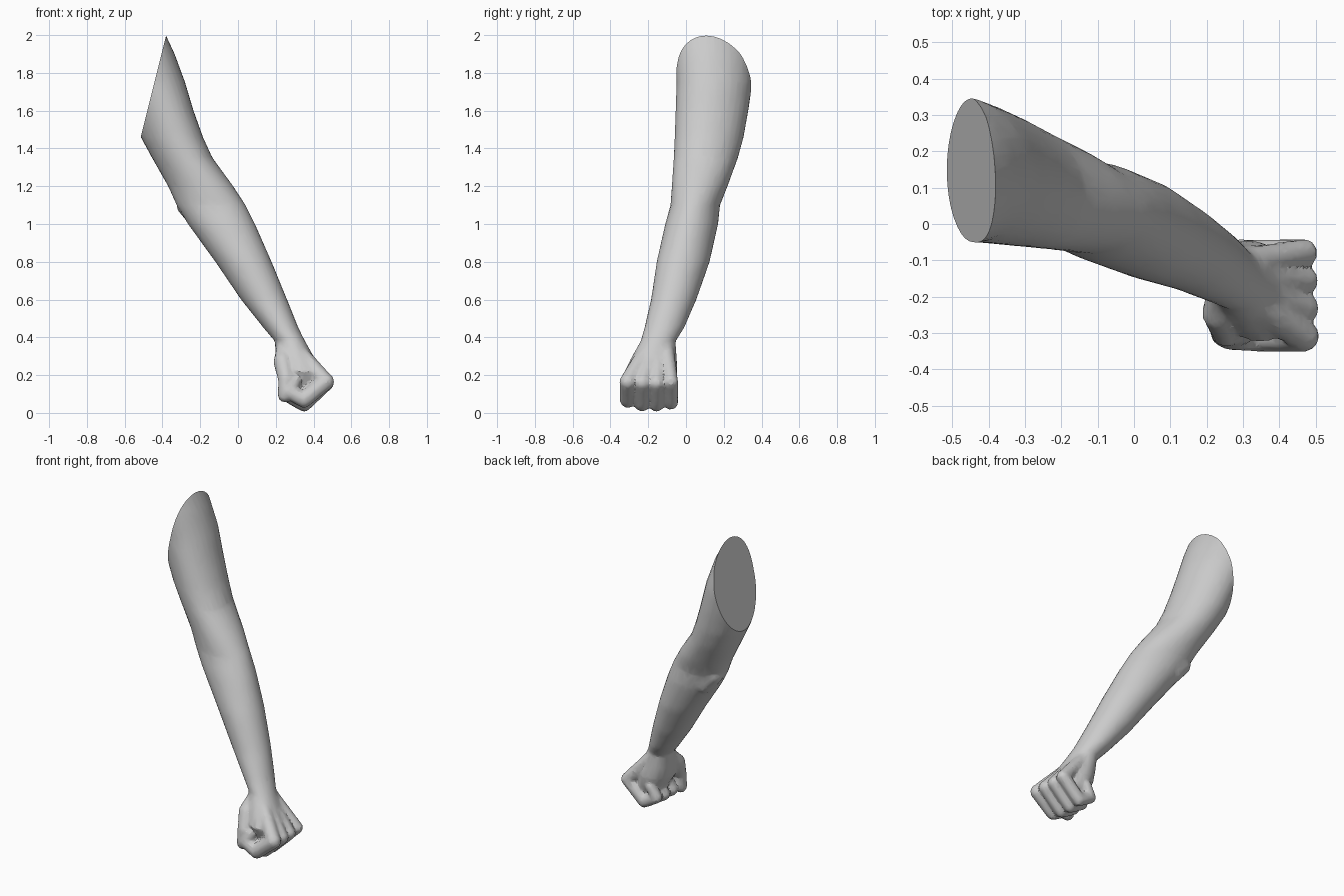
import bpy, bmesh, math
from mathutils import Vector, Matrix

if "Cube" in bpy.data.objects:
    bpy.data.objects.remove(bpy.data.objects["Cube"])

bm = bmesh.new()
SIDES = 32


def loft(rings, rho=-0.14):
    """Skin horizontal oval sections given as (z, x min, x max, y min, y max)."""
    loops = []
    for z, x0, x1, y0, y1 in rings:
        cx, cy, hx, hy = (x0 + x1) / 2, (y0 + y1) / 2, (x1 - x0) / 2, (y1 - y0) / 2
        loop = []
        for i in range(SIDES):
            a = 2 * math.pi * i / SIDES
            c, s = math.cos(a), math.sin(a)
            loop.append(bm.verts.new((cx + hx * c,
                                      cy + hy * (rho * c + math.sqrt(1 - rho * rho) * s), z)))
        loops.append(loop)
    for a, b in zip(loops, loops[1:]):
        for i in range(SIDES):
            j = (i + 1) % SIDES
            bm.faces.new((a[i], a[j], b[j], b[i]))
    bm.faces.new(loops[0])
    bm.faces.new(loops[-1])


def limb(points, steps=7):
    """Rounded tapering chain through (x, y, z, radius) points."""
    for p, q in zip(points, points[1:]):
        for k in range(steps + 1):
            v = Vector(p).lerp(Vector(q), k / steps)
            bmesh.ops.create_icosphere(bm, subdivisions=2, radius=v[3],
                                       matrix=Matrix.Translation(v[:3]))


# upper arm, forearm, wrist and palm
loft([
    (2.05, -0.78, -0.405, -0.08, 0.34),
    (1.90, -0.69, -0.335, -0.06, 0.35),
    (1.75, -0.64, -0.280, -0.05, 0.352),
    (1.60, -0.57, -0.235, -0.055, 0.33),
    (1.46, -0.515, -0.185, -0.06, 0.305),
    (1.35, -0.455, -0.135, -0.065, 0.275),
    (1.20, -0.370, -0.025, -0.075, 0.22),
    (1.10, -0.325, 0.040, -0.082, 0.18),
    (1.00, -0.265, 0.090, -0.11, 0.17),
    (0.80, -0.120, 0.178, -0.155, 0.125),
    (0.60, 0.016, 0.260, -0.185, 0.055),
    (0.45, 0.135, 0.320, -0.22, -0.01),
    (0.38, 0.195, 0.355, -0.24, -0.055),
    (0.30, 0.200, 0.400, -0.285, -0.05),
    (0.22, 0.210, 0.455, -0.325, -0.045),
    (0.15, 0.250, 0.460, -0.29, -0.06),
    (0.09, 0.280, 0.420, -0.27, -0.08),
])

# elbow point
limb([(-0.25, 0.10, 1.15, 0.05), (-0.265, 0.10, 1.10, 0.062), (-0.20, 0.10, 1.02, 0.06)])

# four curled fingers, index at the front: (y, knuckle height, lowest joint height, radius)
for y, kz, lz, r in [(-0.308, 0.165, 0.070, 0.046), (-0.232, 0.160, 0.050, 0.045),
                     (-0.156, 0.158, 0.047, 0.043), (-0.080, 0.165, 0.055, 0.041)]:
    limb([(0.315, -0.155 + (y + 0.19) * 0.45, 0.33, 0.045),
          (0.465, y, kz, r),
          (0.350, y, lz, r * 0.97),
          (0.265, y, lz + 0.045, r * 0.88),
          (0.300, y + 0.01, 0.165, r * 0.75)])

# thumb folded against the index finger
limb([(0.245, -0.17, 0.35, 0.042), (0.238, -0.245, 0.27, 0.052),
      (0.255, -0.295, 0.18, 0.044), (0.250, -0.300, 0.095, 0.041)])

bmesh.ops.recalc_face_normals(bm, faces=bm.faces)
mesh = bpy.data.meshes.new("arm_with_fist")
bm.to_mesh(mesh)
bm.free()
arm = bpy.data.objects.new("arm_with_fist", mesh)
bpy.context.collection.objects.link(arm)
bpy.context.view_layer.objects.active = arm
arm.select_set(True)

# fuse the parts into one skin and reduce it to broad facets
remesh = arm.modifiers.new("fuse", 'REMESH')
remesh.mode = 'VOXEL'
remesh.voxel_size = 0.01
relax = arm.modifiers.new("relax", 'SMOOTH')
relax.factor = 0.5
relax.iterations = 3
reduce = arm.modifiers.new("facets", 'DECIMATE')
reduce.ratio = 0.11
for m in list(arm.modifiers):
    bpy.ops.object.modifier_apply(modifier=m.name)

# slanted flat cut at the shoulder
bm = bmesh.new()
bm.from_mesh(arm.data)
cut = bmesh.ops.bisect_plane(bm, geom=bm.verts[:] + bm.edges[:] + bm.faces[:],
                             plane_co=(-0.515, 0, 1.46), plane_no=(-0.54, 0, 0.135),
                             clear_outer=True)
rim = [e for e in cut["geom_cut"] if isinstance(e, bmesh.types.BMEdge)]
bmesh.ops.holes_fill(bm, edges=rim, sides=0)
bmesh.ops.recalc_face_normals(bm, faces=bm.faces)
bm.to_mesh(arm.data)
bm.free()
bpy.ops.object.shade_smooth_by_angle(angle=math.radians(20))
